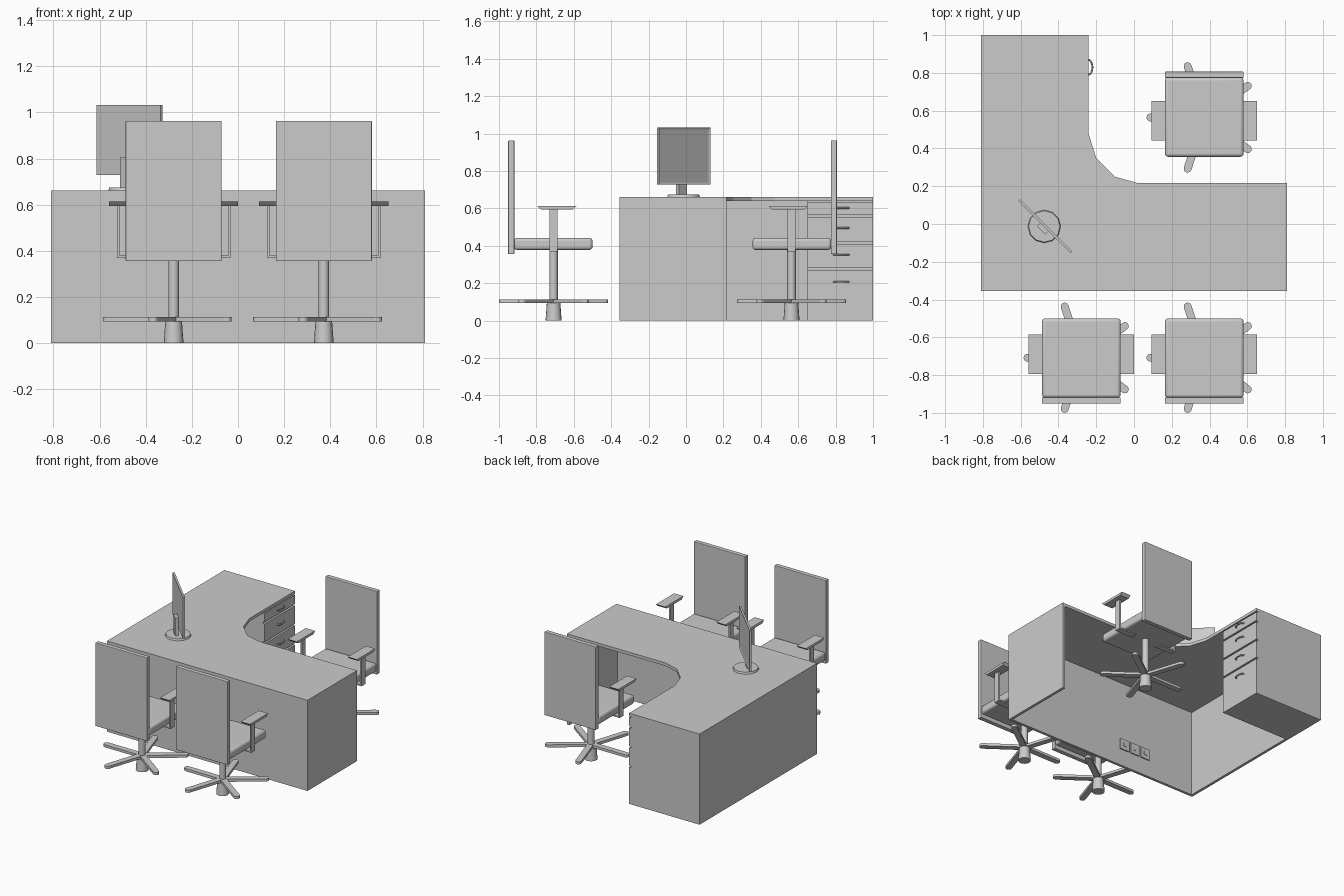
import bpy, bmesh
from math import pi, sin, cos, radians
from mathutils import Matrix

if "Cube" in bpy.data.objects:
    bpy.data.objects.remove(bpy.data.objects["Cube"])


def finish(name, bm, bevel=0, segments=2):
    bmesh.ops.recalc_face_normals(bm, faces=bm.faces)
    me = bpy.data.meshes.new(name)
    bm.to_mesh(me)
    bm.free()
    ob = bpy.data.objects.new(name, me)
    bpy.context.collection.objects.link(ob)
    if bevel:
        mod = ob.modifiers.new("bevel", 'BEVEL')
        mod.width, mod.segments = bevel, segments
    return ob


def box(name, x, y, z, bevel=0, segments=2):
    bm = bmesh.new()
    bmesh.ops.create_cube(bm, size=1)
    for v in bm.verts:
        v.co = [(r[0] + r[1]) / 2 + c * abs(r[1] - r[0]) for r, c in zip((x, y, z), v.co)]
    return finish(name, bm, bevel, segments)


def prism(name, pts, z0, z1):
    bm = bmesh.new()
    face = bm.faces.new([bm.verts.new((px, py, z0)) for px, py in pts])
    new = bmesh.ops.extrude_face_region(bm, geom=[face])['geom']
    bmesh.ops.translate(bm, vec=(0, 0, z1 - z0),
                        verts=[g for g in new if isinstance(g, bmesh.types.BMVert)])
    return finish(name, bm)


def smooth(ob):
    bpy.ops.object.select_all(action='DESELECT')
    ob.select_set(True)
    bpy.context.view_layer.objects.active = ob
    bpy.ops.object.shade_smooth_by_angle(angle=radians(40))


def cone(name, x, y, z0, z1, r0, r1, sides=16):
    bm = bmesh.new()
    bmesh.ops.create_cone(bm, cap_ends=True, segments=sides, radius1=r0, radius2=r1, depth=z1 - z0,
                          matrix=Matrix.Translation((x, y, (z0 + z1) / 2)))
    ob = finish(name, bm)
    smooth(ob)
    return ob


# L-shaped desk top with the curved inner corner
prism("desk_top", [(-.81, -.355), (.81, -.355), (.81, .217), (.018, .217), (-.10, .25),
                   (-.20, .35), (-.24, .475), (-.24, 1), (-.81, 1)], .64, .662)

# desk panels
box("front_panel", (-.81, .81), (-.355, -.335), (0, .64))
box("right_panel", (.79, .81), (-.335, .217), (0, .64))
box("left_panel", (-.81, -.79), (-.335, 1), (0, .64))

# drawer pedestal, drawer fronts and bow handles
box("pedestal", (-.79, -.255), (.65, 1), (0, .64))
for i, (z0, z1, hz) in enumerate([(0, .268, .207), (.28, .41, .352), (.422, .555, .495), (.567, .632, .602)]):
    box(f"drawer_front_{i}", (-.255, -.24), (.65, 1), (z0, z1))
    cu = bpy.data.curves.new(f"handle_{i}", 'CURVE')
    cu.dimensions = '3D'
    cu.bevel_depth, cu.bevel_resolution, cu.use_fill_caps = .005, 1, True
    sp = cu.splines.new('POLY')
    sp.points.add(8)
    for k, p in enumerate(sp.points):
        a = pi * k / 8
        p.co = (-.242 + .022 * sin(a), .83 - .04 * cos(a), hz, 1)
    bpy.context.collection.objects.link(bpy.data.objects.new(f"handle_{i}", cu))

# three wall sockets inside the front panel
for i in range(3):
    x = -.285 + .09 * (i - 1)
    box(f"socket_plate_{i}", (x - .038, x + .038), (-.336, -.327), (.125, .205))
    box(f"socket_button_{i}", (x - .012, x + .012), (-.328, -.324), (.153, .177))

# monitor, turned to face the inside corner
cone("monitor_base", -.475, -.013, .662, .675, .087, .083, 12)
turn = Matrix.Translation((-.47, -.012, 0)) @ Matrix.Rotation(radians(-45), 4, 'Z')
box("monitor_neck", (-.03, .03), (-.03, -.007), (.672, .805)).matrix_world = turn
bm = bmesh.new()
bmesh.ops.create_cube(bm, size=1, matrix=Matrix.Translation((0, 0, .88)) @ Matrix.Diagonal((.39, .014, .303, 1)))
bmesh.ops.recalc_face_normals(bm, faces=bm.faces)
screen = [f for f in bm.faces if f.normal.y > .9]
bmesh.ops.inset_region(bm, faces=screen, thickness=.014)
bmesh.ops.translate(bm, vec=(0, -.004, 0), verts=screen[0].verts)
finish("monitor_screen", bm).matrix_world = turn


# office chair; s = 1 faces +y, s = -1 faces -y
def chair(tag, cx, cy, s):
    def Y(a, b):
        return sorted((cy + s * a, cy + s * b))

    def part(name, x, y, z, *bev):
        return box(f"{tag}_{name}", (cx + x[0], cx + x[1]), Y(*y), z, *bev)

    smooth(part("seat", (-.208, .208), (-.212, .208), (.378, .442), .016, 3))
    part("backrest", (-.208, .208), (-.243, -.21), (.355, .964), .004)
    cone(f"{tag}_column", cx, cy, .09, .38, .023, .023)
    cone(f"{tag}_foot", cx, cy, 0, .096, .043, .036)

    # armrests on L brackets
    for side, m in (("left", -1), ("right", 1)):
        part(f"{side}_arm_post", sorted((m * .235, m * .246)), (-.022, .022), (.37, .597))
        part(f"{side}_arm_bracket", sorted((m * .1, m * .236)), (-.022, .022), (.37, .38))
        pad = part(f"{side}_arm_pad", sorted((m * .206, m * .28)), (-.087, .123), (.595, .613))
        mid = cy + s * .018
        for v in pad.data.vertices:
            if v.co.z < .6:
                v.co.y = mid + (v.co.y - mid) * .82

    # five round-ended spokes
    for k in range(5):
        a = pi + k * 2 * pi / 5
        pts = [(0, -.021)] + [(.285 + .021 * cos(t), .021 * sin(t))
                              for t in (radians(-90 + 30 * j) for j in range(7))] + [(0, .021)]
        prism(f"{tag}_spoke_{k}", [(cx + u * cos(a) - v * sin(a), cy + u * sin(a) + v * cos(a))
                                   for u, v in pts], .094, .113)


chair("visitor_chair_left", -.279, -.708, 1)
chair("visitor_chair_right", .372, -.708, 1)
chair("desk_chair", .372, .564, -1)
